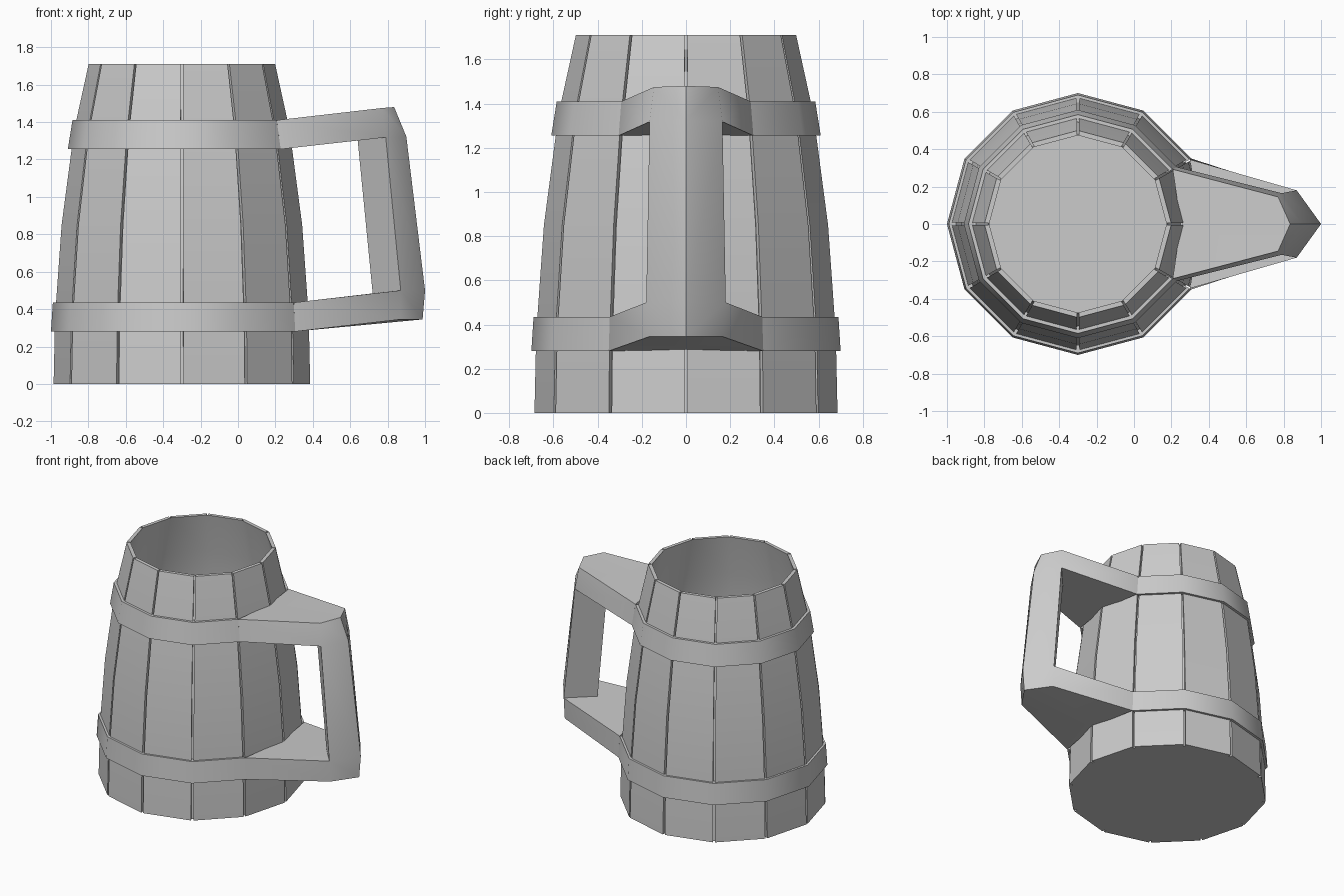
import bpy, bmesh, math

if "Cube" in bpy.data.objects:
    bpy.data.objects.remove(bpy.data.objects["Cube"])

CX = -0.3          # axis of the barrel
SIDES = 12


def corner(k, r, z):
    a = 2 * math.pi * k / SIDES
    return (CX + r * math.cos(a), r * math.sin(a), z)


def finish(name, bm, angle):
    bmesh.ops.remove_doubles(bm, verts=bm.verts, dist=1e-5)
    bmesh.ops.recalc_face_normals(bm, faces=bm.faces)
    me = bpy.data.meshes.new(name)
    bm.to_mesh(me)
    bm.free()
    ob = bpy.data.objects.new(name, me)
    bpy.context.collection.objects.link(ob)
    bpy.ops.object.select_all(action='DESELECT')
    ob.select_set(True)
    bpy.context.view_layer.objects.active = ob
    bpy.ops.object.shade_smooth_by_angle(angle=math.radians(angle))
    return ob


def bridge(bm, a, b, closed=True):
    n = len(a)
    for i in range(n if closed else n - 1):
        j = (i + 1) % n
        bm.faces.new((a[i], a[j], b[j], b[i]))


PROFILE = [(0, .688), (.36, .68), (.85, .645), (1.25, .592), (1.41, .566), (1.71, .5)]


# Outer staves: twelve flat boards with narrow grooves at the corners
def stave_ring(r, z, t=0.022, depth=0.022):
    pts = []
    for k in range(SIDES):
        for rad, a, b, f in ((r - depth, k, k + 1, t), (r, k, k + 1, t),
                             (r, k, k + 1, 1 - t), (r - depth, k, k + 1, 1 - t)):
            p, q = corner(a, rad, z), corner(b, rad, z)
            pts.append(tuple(u + (v - u) * f for u, v in zip(p, q)))
    return pts


bm = bmesh.new()
outer = [[bm.verts.new(p) for p in stave_ring(r, z)] for z, r in PROFILE]
for a, b in zip(outer, outer[1:]):
    bridge(bm, a, b)
bm.faces.new(outer[0])

# Inner wall and floor
levels = [(.1, .65)] + [(z, r - .026) for z, r in PROFILE[1:]]
inner = [[bm.verts.new(corner(k, r, z)) for k in range(SIDES)] for z, r in levels]
for a, b in zip(inner, inner[1:]):
    bridge(bm, a, b)
bm.faces.new(inner[0])

# Rim between staves and inner wall
o, n = outer[-1], inner[-1]
for k in range(SIDES):
    s = o[4 * k:4 * k + 4]
    k2 = (k + 1) % SIDES
    bm.faces.new((n[k], s[0], s[3], n[k2]))
    bm.faces.new(s)
    bm.faces.new((n[k2], s[3], o[4 * k2]))
finish("barrel_body", bm, 35)


# Hoops: open bands that run into the handle at both ends
def hoop(name, z0, r0, z1, r1, thick=0.04):
    bm = bmesh.new()
    section = [(r0, z0), (r1, z1), (r1 - thick, z1), (r0 - thick, z0)]
    rings = [[bm.verts.new(corner(k, r, z)) for r, z in section] for k in range(1, SIDES)]
    for a, b in zip(rings, rings[1:]):
        bridge(bm, a, b)
    bm.faces.new(rings[0])
    bm.faces.new(rings[-1])
    finish(name, bm, 35)


hoop("lower_hoop", .28, .70, .435, .69)
hoop("upper_hoop", 1.255, .61, 1.41, .585)

# Handle: two solid tapering plates joined by a diamond-section grip
ROOT = [(.207, .2925, 1.41), (.228, .305, 1.255), (.298, .345, .435), (.306, .35, .28)]
MID = [(.77, .145, 1.475), (.79, .165, 1.318), (.87, .18, .5), (.87, .167, .345)]
TIP = [(.835, 0, 1.48), (.9, 0, 1.322), (1.0, 0, .5), (.987, 0, .345)]
BACK = [(.25, 0, 1.415), (.27, 0, 1.26), (.36, 0, .442), (.365, 0, .286)]
INNER = {1: (.64, 0, 1.302), 2: (.72, 0, .484)}

bm = bmesh.new()


def face(side, *pts):
    bm.faces.new([bm.verts.new((x, y * side, z)) for x, y, z in pts])


for s in (-1, 1):
    for u, v in ((0, 1), (2, 3)):
        for a, b in ((BACK, ROOT), (ROOT, MID), (MID, TIP)):
            face(s, a[u], b[u], b[v], a[v])
    for i in range(4):
        end = INNER.get(i, TIP[i])
        face(s, BACK[i], ROOT[i], MID[i])
        face(s, BACK[i], MID[i], end)
    face(s, MID[1], TIP[1], TIP[2], MID[2])
    face(s, MID[1], INNER[1], INNER[2], MID[2])
finish("handle", bm, 50)
